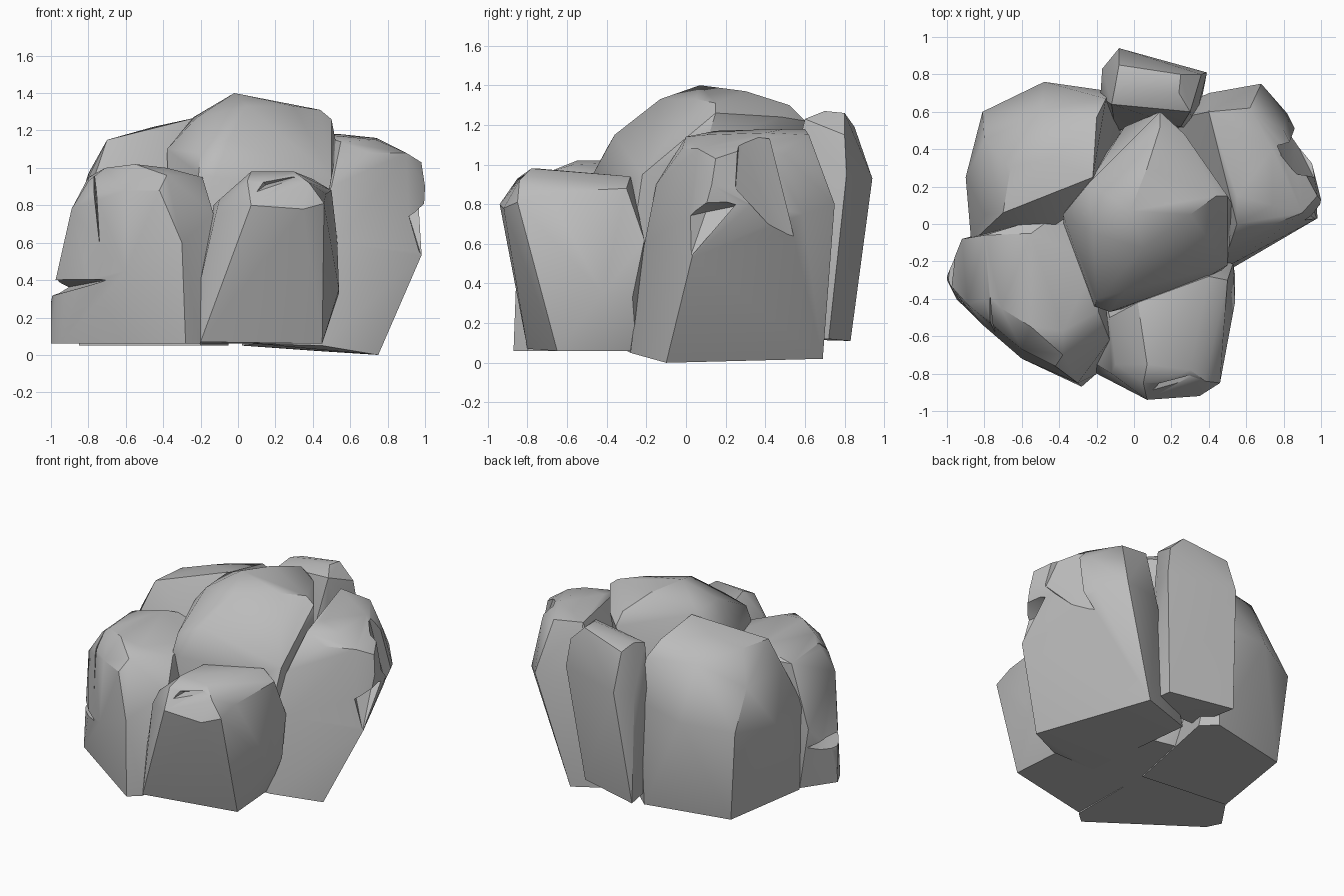
import bpy, bmesh, math

cube = bpy.data.objects.get("Cube")
if cube:
    bpy.data.objects.remove(cube, do_unlink=True)

stone = bpy.data.materials.new("stone grey")
stone.use_nodes = True
stone.diffuse_color = (0.5, 0.5, 0.5, 1)
bsdf = stone.node_tree.nodes["Principled BSDF"]
bsdf.inputs["Base Color"].default_value = (0.5, 0.5, 0.5, 1)
bsdf.inputs["Roughness"].default_value = 0.9


def hull(name, points):
    """Convex faceted solid around a few corner points."""
    bm = bmesh.new()
    for p in points:
        bm.verts.new(p)
    res = bmesh.ops.convex_hull(bm, input=bm.verts[:])
    loose = {g for g in res["geom_interior"] + res["geom_unused"]
             if isinstance(g, bmesh.types.BMVert)}
    bmesh.ops.delete(bm, geom=list(loose), context='VERTS')
    bmesh.ops.recalc_face_normals(bm, faces=bm.faces[:])
    mesh = bpy.data.meshes.new(name)
    bm.to_mesh(mesh)
    bm.free()
    mesh.materials.append(stone)
    ob = bpy.data.objects.new(name, mesh)
    bpy.context.collection.objects.link(ob)
    return ob


def boulder(name, points, notches=()):
    """Convex rock with wedge-shaped chips cut out, smooth with sharp ridges."""
    ob = hull(name, points)
    bpy.ops.object.select_all(action='DESELECT')
    ob.select_set(True)
    bpy.context.view_layer.objects.active = ob
    for chip in notches:
        cutter = hull(name + "_chip", chip)
        cutter.hide_render = True
        mod = ob.modifiers.new("chip", 'BOOLEAN')
        mod.operation = 'DIFFERENCE'
        mod.solver = 'EXACT'
        mod.object = cutter
        bpy.ops.object.modifier_apply(modifier=mod.name)
        bpy.data.objects.remove(cutter, do_unlink=True)
    bpy.ops.object.shade_smooth_by_angle(angle=math.radians(33))
    return ob


# Front boulder on the model's right: base, flanks, flat top
boulder("front_right_boulder", [
    (-1, -.3, .06), (-.95, -.4, .06), (-.28, -.87, .06), (-.2, -.8, .06),
    (-.2, -.1, .06), (-.85, -.08, .06),
    (-1, -.28, .28), (-.98, -.33, .38), (-.82, -.53, .4), (-.6, -.72, .45),
    (-.92, -.08, .5), (-.89, -.43, .78), (-.3, -.85, .6), (-.13, -.62, .75),
    (-.78, -.51, .86), (-.6, -.67, .88), (-.42, -.76, .88),
    (-.19, -.47, .95), (-.38, -.7, .96), (-.38, -.57, 1.0), (-.8, -.4, .93),
    (-.71, -.45, 1.0), (-.55, -.55, 1.02), (-.55, -.05, 1.02),
    (-.8, -.06, .95), (-.4, .06, .98), (-.2, -.2, .95), (-.2, .05, .8),
], [
    [(-1.1, 0, .29), (-1.1, 0, .4), (-1.1, -.7, .28), (-1.1, -.8, .4),
     (-.68, -.7, .405), (-.7, -.8, .395), (-.92, -.05, .36), (-.85, -.3, .36)],
    [(-.82, -.9, .97), (-.74, -.9, .97), (-.735, -.9, .53),
     (-.735, -.61, .53), (-.77, -.38, .97)],
])

# Front middle boulder
boulder("front_boulder", [
    (-.2, -.8, .07), (.45, -.65, .06), (.42, -.25, .06), (-.2, -.2, .06),
    (-.2, -.75, .4), (-.12, -.8, .75), (0, -.88, .78), (.07, -.94, .8),
    (.35, -.92, .78), (.46, -.85, .81), (.54, -.42, .35), (.54, -.27, .33),
    (.53, -.21, .62), (.5, -.3, .88), (.47, -.7, .86), (.38, -.84, .92),
    (.05, -.85, .93), (.07, -.75, .98), (.3, -.78, .98), (.4, -.28, .94),
    (.02, -.42, .92), (-.13, -.5, .8), (-.1, -.75, .83),
], [
    [(.03, -1, .82), (.38, -1, .92), (.3, -1, 1.0), (.08, -1, .97),
     (.15, -.81, .91), (.3, -.8, .95)],
])

# Large leaning boulder on the model's left
boulder("left_boulder", [
    (.75, -.1, 0), (.44, .69, .02), (.02, .52, .05), (.1, -.3, .06),
    (.45, -.28, .05),
    (.98, .03, .53), (1, .13, .9), (.95, .33, .8), (.82, .59, .75),
    (.68, .75, .8), (.4, .7, .8), (.53, -.21, .6), (.5, -.15, .9),
    (.98, .15, 1.03), (.9, .06, 1.08), (.9, .3, 1.08), (.74, .4, 1.16),
    (.74, .1, 1.15), (.55, .15, 1.17), (.55, .5, 1.18), (.62, .62, 1.15),
    (.8, .5, 1.05), (.4, .6, 1.18), (.55, 0, 1.14), (.7, -.02, 1.08),
], [
    [(.98, .02, .53), (.86, .1, .76), (.9, .25, .79), (1.15, .1, .86),
     (1.15, .25, .82), (1.1, -.1, .72), (.95, -.03, .73), (1.1, -.05, .5)],
    [(1.1, .24, 1.14), (1.1, .42, 1.13), (1.1, .57, .53), (.8, .57, .53),
     (.75, .42, 1.13), (.85, .27, 1.15), (1.1, .25, .88), (.96, .25, .88)],
])

# Narrow boulder at the back
boulder("back_boulder", [
    (-.15, .83, .11), (.3, .72, .12), (.33, .5, .12), (-.1, .5, .12),
    (-.18, .68, .9), (-.17, .83, .9), (-.08, .94, .93), (.39, .81, .95),
    (.35, .65, .9), (.25, .52, .9), (-.1, .74, 1.22), (-.08, .85, 1.19),
    (.25, .8, 1.26), (.36, .8, 1.15), (.3, .6, 1.23), (-.12, .64, 1.19),
    (.24, .7, 1.27),
])

# Broad boulder at the back on the model's right
boulder("back_right_boulder", [
    (-.75, .56, .05), (-.15, .69, .05), (-.85, -.08, .05), (-.05, .6, .05),
    (-.2, -.15, .05),
    (-.9, .25, .65), (-.87, -.1, .65), (-.81, .6, .7), (-.48, .76, .75),
    (-.13, .71, .8), (-.8, .05, .95), (-.8, .45, .97), (-.7, .06, 1.15),
    (-.66, .3, 1.16), (-.5, .6, 1.12), (-.2, .57, 1.21), (-.22, .25, 1.27),
    (-.42, 0, 1.0), (-.45, .35, 1.22), (-.15, .67, 1.1),
])

# Tall boulder in the middle
boulder("centre_boulder", [
    (.25, .2, .06), (-.2, .3, .06), (-.35, -.35, .06), (.35, -.35, .06),
    (-.05, .52, .5),
    (.14, .6, 1.22), (.14, .52, 1.3), (.27, .48, 1.24), (.07, .3, 1.37),
    (-.02, .07, 1.4), (.3, .05, 1.33), (.44, .15, 1.31), (.5, .15, 1.26),
    (.53, .1, 1.1), (.5, -.22, .95), (.4, -.28, .9), (-.13, -.47, .95),
    (-.21, -.44, .97), (-.2, -.4, 1.08), (-.05, -.36, 1.15),
    (.05, -.13, 1.33), (-.38, .05, 1.1), (-.24, .22, 1.27), (-.22, -.05, 1.27),
])
